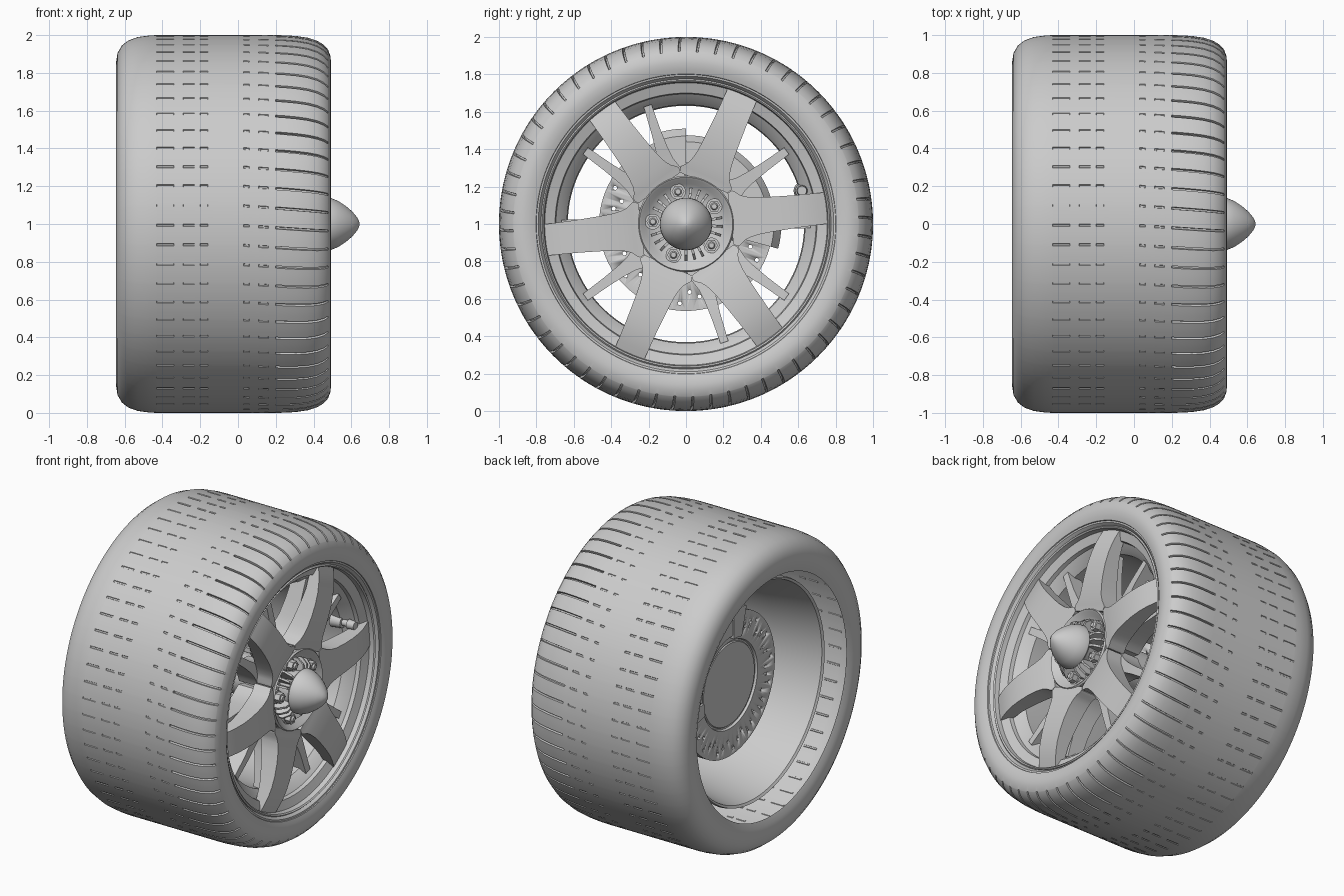
import bpy, bmesh, math
from math import cos, sin, pi, radians
from mathutils import Vector

if "Cube" in bpy.data.objects:
    bpy.data.objects.remove(bpy.data.objects["Cube"])


def finish(name, bm, angle=32):
    bmesh.ops.remove_doubles(bm, verts=bm.verts, dist=1e-5)
    bmesh.ops.recalc_face_normals(bm, faces=bm.faces)
    me = bpy.data.meshes.new(name)
    bm.to_mesh(me)
    bm.free()
    ob = bpy.data.objects.new(name, me)
    bpy.context.collection.objects.link(ob)
    bpy.ops.object.select_all(action='DESELECT')
    ob.select_set(True)
    bpy.context.view_layer.objects.active = ob
    bpy.ops.object.shade_smooth_by_angle(angle=radians(angle))
    return ob


def polar(x, r, a):
    """Point around the axle (along x, at z = 1)."""
    return Vector((x, r * cos(a), 1 + r * sin(a)))


def lathe(name, pts, seg=96, closed=False, arc=None):
    """Revolve an (x, r) profile around the axle; arc = (start, end) degrees."""
    bm = bmesh.new()
    a0, a1 = (radians(v) for v in (arc or (0, 360)))
    rings = [[bm.verts.new(polar(x, r, a0 + (a1 - a0) * i / seg)) for x, r in pts]
             for i in range(seg + 1)]
    n = len(pts)
    for A, B in zip(rings, rings[1:]):
        for j in range(n if closed else n - 1):
            k = (j + 1) % n
            bm.faces.new((A[j], A[k], B[k], B[j]))
    if arc:
        bm.faces.new(rings[0])
        bm.faces.new(rings[-1])
    return finish(name, bm)


def rod(bm, x0, x1, r, a, rad, seg=16, rad2=None):
    """Solid cylinder parallel to the axle at polar position (r, a)."""
    ends = []
    for x, q in ((x0, rad), (x1, rad if rad2 is None else rad2)):
        c = polar(x, r, a)
        ends.append([bm.verts.new(c + Vector((0, q * cos(2 * pi * i / seg), q * sin(2 * pi * i / seg))))
                     for i in range(seg)])
    for i in range(seg):
        k = (i + 1) % seg
        bm.faces.new((ends[0][i], ends[0][k], ends[1][k], ends[1][i]))
    bm.faces.new(ends[0])
    bm.faces.new(ends[1])


def beam(bm, stations, a):
    """Radial loft through stations of (r, half width, front x, back x)."""
    er, et = Vector((0, cos(a), sin(a))), Vector((0, -sin(a), cos(a)))
    rings = []
    for r, w, xf, xb in stations:
        c = Vector((0, 0, 1)) + er * r
        rings.append([bm.verts.new(c + et * (s * w) + Vector((x, 0, 0)))
                      for s, x in ((-1, xf), (1, xf), (1, xb), (-1, xb))])
    for A, B in zip(rings, rings[1:]):
        for j in range(4):
            k = (j + 1) % 4
            bm.faces.new((A[j], A[k], B[k], B[j]))
    bm.faces.new(rings[0])
    bm.faces.new(rings[-1])


# Tyre: revolved carcass whose narrow columns sink to form the tread sipes
back = [(-.622, .775), (-.637, .81), (-.645, .86), (-.638, .905),
        (-.615, .945), (-.58, .972), (-.53, .99), (-.47, .998)]
front = [(.25, .999), (.31, .995), (.37, .986), (.42, .97), (.455, .948), (.475, .925),
         (.477, .922), (.489, .89), (.492, .86), (.486, .825), (.478, .802), (.472, .80), (.470, .79),
         (.45, .775), (.36, .74)]
bands = [(-.43, -.34, .004), (-.29, -.23, .004), (-.2, -.16, .004), (.03, .06, .004),
         (.11, .16, .004), (.2, .475, .016)]
mid = [(e + d, 1.0) for b in bands for e in b[:2] if e < .3 for d in (-.001, .001)]
profile = back + mid + front


def sink(x, r):
    return next((d for lo, hi, d in bands if lo < x <= hi and r > .9), 0)


pitch = 2 * pi / 60
bm = bmesh.new()
cols = []
for i in range(60):
    for f, deep in ((0, 0), (.02, 1), (.10, 1), (.12, 0), (.41, 0), (.7, 0)):
        cols.append([bm.verts.new(polar(x, r - deep * sink(x, r),
                                        (i + f) * pitch + .07 * min(max(x, 0), .48)))
                     for x, r in profile])
for i, A in enumerate(cols):
    B = cols[(i + 1) % len(cols)]
    for j in range(len(profile) - 1):
        bm.faces.new((A[j], A[j + 1], B[j + 1], B[j]))
finish("tyre", bm)

# Rim barrel with a flat outer lip
lathe("rim_barrel", [(.455, .775), (.462, .768), (.455, .76), (.425, .755), (.405, .70), (.38, .695),
                     (.35, .66), (.32, .637), (.1, .632), (-.2, .645), (-.5, .695),
                     (-.51, .71), (-.49, .715), (-.2, .665), (.1, .65), (.3, .66), (.36, .74), (.43, .775)],
      128, closed=True)

# Six broad arched spokes
bm = bmesh.new()
broad = [(.24, .138, .432, .32), (.265, .15, .437, .32), (.28, .142, .441, .32), (.30, .124, .446, .325),
         (.33, .11, .452, .33), (.38, .1, .461, .34), (.45, .094, .469, .355), (.53, .09, .472, .37),
         (.60, .087, .468, .38), (.66, .086, .458, .38), (.71, .085, .444, .38), (.755, .084, .428, .38)]
for k in range(6):
    beam(bm, broad, radians(6.5 + 60 * k))
finish("broad_spokes", bm)

# Ten slim spokes behind
bm = bmesh.new()
slim = [(.2, .065, .33, .2), (.28, .08, .33, .2), (.31, .06, .335, .2), (.36, .042, .34, .21),
        (.42, .033, .35, .23), (.52, .026, .36, .25), (.665, .022, .365, .27)]
for k in range(10):
    beam(bm, slim, radians(36 * k))
finish("slim_spokes", bm)

# Hub with dished face, and the axle reaching the brake
lathe("hub", [(.2, 0), (.2, .24), (.33, .258), (.43, .258), (.44, .25), (.432, .238), (.408, .215),
              (.385, .18), (.37, .13), (.37, 0)], 64)
lathe("axle", [(-.28, 0), (-.28, .13), (.25, .13), (.25, 0)], 40)

# Pointed centre cap
lathe("centre_cap", [(.36, .11), (.45, .125), (.465, .14), (.49, .138), (.53, .122), (.57, .096), (.605, .066),
                     (.63, .036), (.641, .015), (.644, 0)], 48)

# Short fins around the cap
bm = bmesh.new()
for k in range(5):
    for d in (22, 36, 50):
        beam(bm, [(.11, .007, .47, .36), (.165, .007, .46, .36), (.195, .007, .42, .37)],
             radians(104 + 72 * k + d))
finish("cap_fins", bm)

# Five wheel nuts with washers
bm = bmesh.new()
for k in range(5):
    a = radians(104 + 72 * k)
    rod(bm, .36, .41, .178, a, .042, 24)
    rod(bm, .41, .445, .178, a, .034, 6)
    rod(bm, .445, .455, .178, a, .02, 16, .014)
finish("wheel_nuts", bm)

# Drilled brake disc
disc = lathe("brake_disc", [(-.312, 0), (-.312, .265), (-.305, .27), (-.305, .28), (-.32, .285), (-.32, .465),
                            (-.27, .465), (-.27, .3), (-.2, .26), (-.2, 0)], 80)
bm = bmesh.new()
for k in range(48):
    rod(bm, -.36, -.23, (.365, .395, .425)[k % 3], radians(7.5 * k + 3), .011, 10)
cutter = finish("hole_cutter", bm)
cutter.hide_render = True
cutter.hide_set(True)
cut = disc.modifiers.new("holes", 'BOOLEAN')
cut.operation, cut.object, cut.solver = 'DIFFERENCE', cutter, 'EXACT'

# Brake caliper with raised end blocks
lathe("brake_caliper", [(-.34, .33), (-.34, .455), (-.31, .475), (-.2, .475), (-.15, .44), (-.15, .33)],
      24, closed=True, arc=(-14, 100))
for n, (s, e) in enumerate(((-15, 0), (90, 105))):
    lathe("caliper_block_%d" % n, [(-.35, .31), (-.35, .5), (-.18, .51), (-.13, .47), (-.13, .31)],
          4, closed=True, arc=(s, e))

# Tyre valve
bm = bmesh.new()
va = radians(16)
rod(bm, .26, .33, .645, va, .045, 20, .036)
rod(bm, .33, .37, .645, va, .02, 16)
rod(bm, .37, .42, .645, va, .03, 16, .025)
finish("valve", bm)
